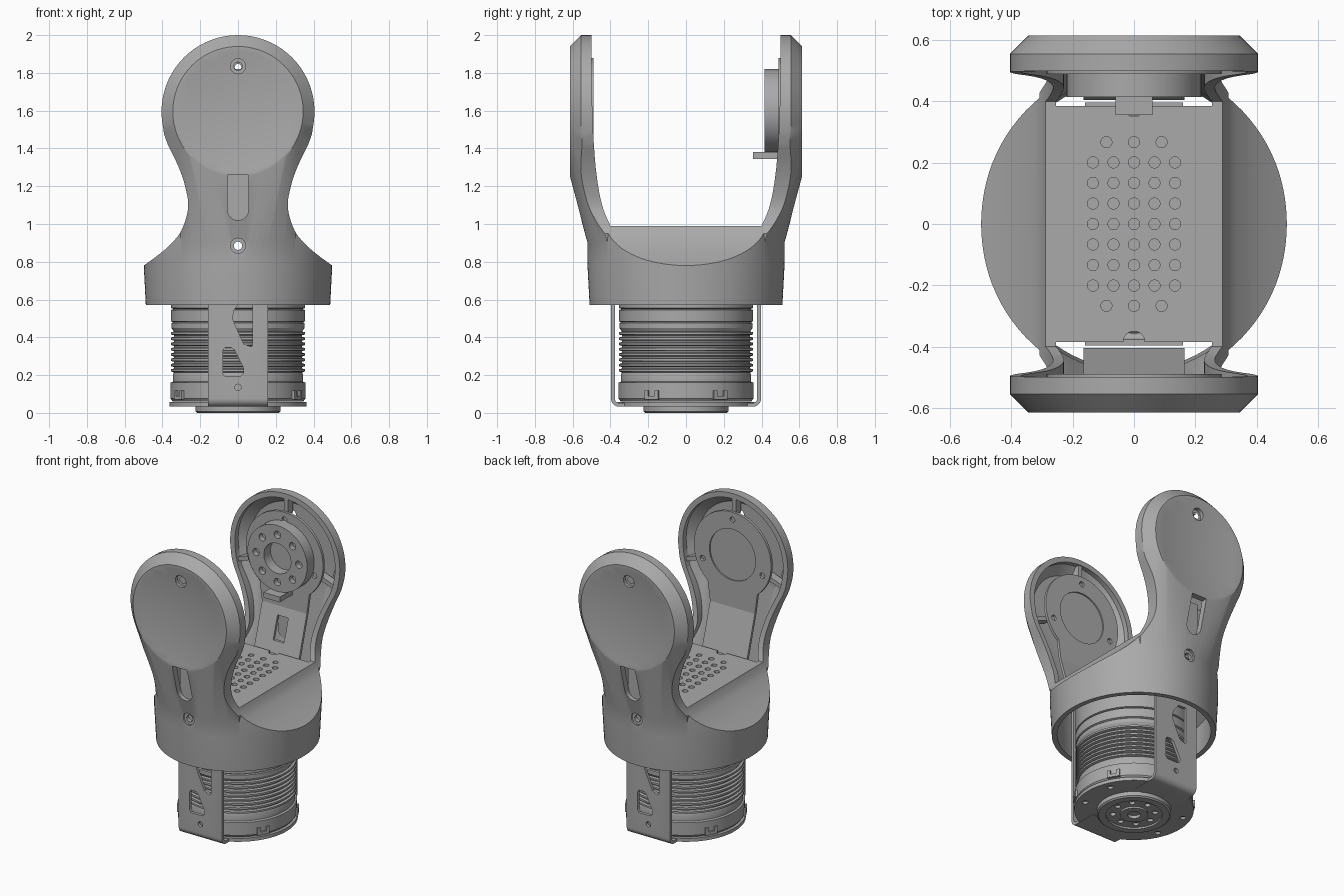
import bpy, bmesh, math
from mathutils import Matrix, Vector

cube = bpy.data.objects.get("Cube")
if cube:
    bpy.data.objects.remove(cube, do_unlink=True)

grey = bpy.data.materials.new("neutral grey")
grey.use_nodes = True
COLOUR = (0.4, 0.4, 0.4, 1)
grey.diffuse_color = COLOUR
grey.node_tree.nodes["Principled BSDF"].inputs["Base Color"].default_value = COLOUR
HEAD_Z = 1.595


def finish(name, bm):
    bmesh.ops.recalc_face_normals(bm, faces=bm.faces)
    mesh = bpy.data.meshes.new(name)
    bm.to_mesh(mesh)
    bm.free()
    mesh.materials.append(grey)
    ob = bpy.data.objects.new(name, mesh)
    bpy.context.collection.objects.link(ob)
    return ob


def prism(name, pts, axis, lo, hi):
    """Extrude an outline: (x, z) along y, or (y, z) along x."""
    bm = bmesh.new()
    place = (lambda p, d: (p[0], d, p[1])) if axis == "y" else (lambda p, d: (d, p[0], p[1]))
    face = bm.faces.new([bm.verts.new(place(p, lo)) for p in pts])
    ext = bmesh.ops.extrude_face_region(bm, geom=[face])
    move = Vector(place((0, 0), hi - lo))
    bmesh.ops.translate(bm, vec=move, verts=[v for v in ext["geom"] if isinstance(v, bmesh.types.BMVert)])
    return finish(name, bm)


def box(name, x, y, z):
    return prism(name, [(x[0], z[0]), (x[1], z[0]), (x[1], z[1]), (x[0], z[1])], "y", *y)


def arc(cx, cz, r, a0=0, a1=360, n=64):
    steps = n if a1 - a0 == 360 else n + 1
    angles = [math.radians(a0 + (a1 - a0) * i / n) for i in range(steps)]
    return [(cx + r * math.cos(a), cz + r * math.sin(a)) for a in angles]


def lathe(name, pts, steps=80):
    """Revolve a closed (radius, z) profile round the vertical axis."""
    bm = bmesh.new()
    vs = [bm.verts.new((r, 0, z)) for r, z in pts]
    es = [bm.edges.new((vs[i], vs[(i + 1) % len(vs)])) for i in range(len(vs))]
    bmesh.ops.spin(bm, geom=vs + es, cent=(0, 0, 0), axis=(0, 0, 1), angle=math.tau, steps=steps)
    bmesh.ops.remove_doubles(bm, verts=bm.verts, dist=1e-5)
    return finish(name, bm)


def rods(name, centres, r, axis, lo, hi):
    """Several parallel cylinders in one mesh, used for drilled holes."""
    bm = bmesh.new()
    turn = Matrix.Rotation(math.pi / 2, 4, "X") if axis == "y" else Matrix()
    for a, b in centres:
        mid = (a, (lo + hi) / 2, b) if axis == "y" else (a, b, (lo + hi) / 2)
        bmesh.ops.create_cone(bm, cap_ends=True, segments=24, radius1=r, radius2=r,
                              depth=hi - lo, matrix=Matrix.Translation(mid) @ turn)
    return finish(name, bm)


def boolean(ob, other, kind="DIFFERENCE"):
    mod = ob.modifiers.new(kind, "BOOLEAN")
    mod.operation, mod.solver, mod.object = kind, "EXACT", other
    bpy.context.view_layer.objects.active = ob
    bpy.ops.object.modifier_apply(modifier=mod.name)
    bpy.data.objects.remove(other, do_unlink=True)
    return ob


def curve(pts, n=5):
    """Catmull-Rom curve through the points."""
    ps = [Vector(p) for p in pts]
    ps = [2 * ps[0] - ps[1]] + ps + [2 * ps[-1] - ps[-2]]
    out = []
    for a, b, c, d in zip(ps, ps[1:], ps[2:], ps[3:]):
        for i in range(n):
            t = i / n
            out.append(tuple(b + t * (c - a) / 2 + t * t * (2 * a - 5 * b + 4 * c - d) / 2
                             + t ** 3 * (3 * b - a - 3 * c + d) / 2))
    return out + [tuple(ps[-2])]


def yoke(name, t):
    """Yoke solid, with every outside face moved in by t."""
    r = 0.505 - t
    body = lathe(name, [(0, 0.57 - t * 2), (r - 0.012, 0.57 - t * 2), (r, 0.8), (r, 1.04), (0, 1.04)], 96)
    body.data.transform(Matrix.Diagonal((0.99, 1.035, 1, 1)))
    # each arm: round chamfered head hulled down to an arc of the body
    for s in (-1, 1):
        bm = bmesh.new()
        for ring_r, y in ((0.345 - t * 0.9, 0.615 - t), (0.405 - t, 0.555 - t * 0.7), (0.405 - t, 0.45)):
            for x, z in arc(0, HEAD_Z, ring_r, n=72):
                bm.verts.new((x, s * y, z))
        for x, y in arc(0, 0, r - 0.001, 53, 127, 20):
            for z in (0.9, 1.0):
                bm.verts.new((x * 0.99, s * y * 1.035, z))
                bm.verts.new((x * 0.99, s * 0.38, z))
        hull = bmesh.ops.convex_hull(bm, input=bm.verts)
        loose = list({v for v in hull["geom_interior"] + hull["geom_unused"] if isinstance(v, bmesh.types.BMVert)})
        bmesh.ops.delete(bm, geom=loose, context="VERTS")
        boolean(body, finish("arm", bm), "UNION")
    # trim to the waisted front outline
    side = curve([(0.52, 0.765 - t / 2), (0.43, 0.83 - t / 2), (0.36, 0.89 - t / 2), (0.3, 0.965),
                  (0.264, 1.085), (0.28, 1.2), (0.318, 1.31), (0.373, 1.424)])
    right = [(0.54, 0.4), (0.54, 0.765)] + side
    right = [(x - t, z) for x, z in right]
    top = arc(0, HEAD_Z, 0.409 - t, -20, 200, 64)
    outline = right + top + [(-x, z) for x, z in reversed(right)]
    return boolean(body, prism("outline", outline, "y", -0.7, 0.7), "INTERSECT")


# hollow yoke with the open channel between its arms
shell = boolean(yoke("yoke_shell", 0), yoke("hollow", 0.035))
half = curve([(0.4, 0.99), (0.438, 1.08), (0.465, 1.2), (0.485, 1.38), (0.497, 1.65), (0.5, 2.1)])
channel = half + [(-y, z) for y, z in reversed(half)]
boolean(shell, prism("channel", channel, "x", -0.7, 0.7))

# outside details: dished heads, neck slots and screw holes
for s in (-1, 1):
    bm = bmesh.new()
    R = 2.25
    bmesh.ops.create_uvsphere(bm, u_segments=160, v_segments=160, radius=R,
                              matrix=Matrix.Translation((0, s * (0.59 + R), HEAD_Z)))
    boolean(shell, finish("dish", bm))
    slot = arc(0, 1.075, 0.055, 180, 360, 16) + [(0.055, 1.26), (-0.055, 1.26)]
    boolean(shell, prism("slot", slot, "y", *sorted((s * 0.525, s * 0.7))))
    prism("slot_floor", [(x * 1.1, z) for x, z in slot], "y", *sorted((s * 0.51, s * 0.525)))
    for z, y in ((1.835, 0.58), (0.885, 0.51)):
        boolean(shell, rods("recess", [(0, z)], 0.04, "y", *sorted((s * y, s * 0.7))))
boolean(shell, rods("screw_holes", [(0, 1.835), (0, 0.885)], 0.022, "y", -0.8, 0.8))

# perforated deck
deck = box("deck_plate", (-0.254, 0.254), (-0.385, 0.385), (0.965, 0.987))
step = 0.067
grid = [(i * step, j * step) for i in range(-2, 3) for j in range(-3, 4)]
grid += [(x, y) for x in (-0.09, 0, 0.09) for y in (-0.267, 0.267)]
boolean(deck, rods("deck_holes", grid, 0.018, "z", 0.9, 1.1))
boolean(deck, rods("deck_notches", [(0, -0.385), (0, 0.385)], 0.035, "z", 0.9, 1.1))

# bracket plates and ribs inside the arms
SCREWS = (90, -20, 200)
for s, side in ((-1, "front"), (1, "back")):
    span = lambda a, b: sorted((s * a, s * b))
    outline = arc(0, HEAD_Z, 0.285, -50, 230, 56) + [(-0.165, 1.24), (0.165, 1.24)]
    plate = prism(side + "_bracket_plate", outline, "y", *span(0.49, 0.508))
    holes = [(0.235 * math.cos(math.radians(a)), HEAD_Z + 0.235 * math.sin(math.radians(a))) for a in SCREWS]
    boolean(plate, rods("holes", holes, 0.018, "y", *span(0.4, 0.6)))
    boolean(plate, prism("recess", arc(0, HEAD_Z, 0.17), "y", *span(0.4, 0.499)))
    foot = [(0.49, 1.245), (0.508, 1.245), (0.425, 0.965), (0.405, 0.965)]
    leg = prism(side + "_bracket_leg", [(s * y, z) for y, z in foot], "x", -0.165, 0.165)
    if s > 0:
        boolean(leg, box("slot", (-0.04, 0.04), (0.3, 0.6), (1.04, 1.19)))
    for a in SCREWS:
        rib = box(side + "_rib", (0.26, 0.385), span(0.505, 0.56), (-0.014, 0.014))
        rib.data.transform(Matrix.Translation((0, 0, HEAD_Z)) @ Matrix.Rotation(-math.radians(a), 4, "Y"))

# drive hub on the back arm, with its stop tab
hub = prism("drive_hub", arc(0, 1.6, 0.22), "y", 0.415, 0.5)
boolean(hub, prism("bore", arc(0, 1.6, 0.1), "y", 0.3, 0.485))
boolean(hub, rods("hub_holes", arc(0, 1.6, 0.158, n=8), 0.024, "y", 0.3, 0.45))
box("stop_tab", (-0.06, 0.06), (0.355, 0.495), (1.345, 1.38))

# finned motor below the yoke
fins = []
for i in range(8):
    z = 0.215 + i * 0.028
    fins += [(0.34, z), (0.355, z + 0.004), (0.355, z + 0.016), (0.34, z + 0.02)]
lathe("motor", [(0, 0.06), (0.345, 0.06), (0.357, 0.075), (0.357, 0.16), (0.345, 0.165), (0.345, 0.2)] + fins
      + [(0.352, 0.45), (0.352, 0.475), (0.345, 0.48), (0.355, 0.485), (0.355, 0.545), (0.34, 0.55),
         (0.355, 0.555), (0.355, 0.78), (0.3, 0.82), (0, 0.82)])
for a in (30, 150, 210, 330):
    clip = box("motor_clip", (0.33, 0.368), (-0.04, 0.04), (0.07, 0.118))
    boolean(clip, box("gap", (0.355, 0.4), (-0.02, 0.02), (0.09, 0.2)))
    clip.data.transform(Matrix.Rotation(math.radians(a), 4, "Z"))

# base plate, output flange and bolt holes
base = lathe("base_plate", [(0, 0.035), (0.362, 0.035), (0.362, 0.058), (0, 0.058)])
boolean(base, rods("bolt_holes", arc(0, 0, 0.31, 22.5, 382.5, 8), 0.018, "z", 0, 0.05))
flange = lathe("output_flange", [(0, 0.02), (0.04, 0.02), (0.04, 0), (0.085, 0), (0.085, 0.012), (0.17, 0.012),
                                 (0.17, 0), (0.215, 0), (0.225, 0.008), (0.225, 0.04), (0, 0.04)])
boolean(flange, rods("flange_holes", arc(0, 0, 0.128, n=8), 0.018, "z", -0.1, 0.03))

# bent side straps with weight-saving windows
for turn, name in ((0, "front_strap"), (math.pi, "back_strap")):
    bend_out = arc(-0.355, 0.075, 0.042, 180, 270, 8)
    bend_in = arc(-0.355, 0.075, 0.022, 180, 270, 8)
    profile = [(-0.397, 0.85)] + bend_out + [(-0.2, 0.033), (-0.2, 0.053)] + bend_in[::-1] + [(-0.377, 0.85)]
    strap = prism(name, profile, "x", -0.16, 0.16)
    upper = [(0.07, 0.35), (0.078, 0.36), (0.078, 0.6), (0.02, 0.6), (-0.02, 0.545), (-0.03, 0.5), (0.03, 0.365)]
    lower = [(-0.07, 0.195), (0.015, 0.195), (0.03, 0.21), (0.03, 0.235), (-0.02, 0.335), (-0.035, 0.345),
             (-0.07, 0.345), (-0.08, 0.33), (-0.08, 0.21)]
    for window in (upper, lower, arc(0, 0.135, 0.017, n=20)):
        boolean(strap, prism("window", window, "y", -0.5, -0.36))
    strap.data.transform(Matrix.Rotation(turn, 4, "Z"))

# smooth rounded faces, keep edges sharp
bpy.ops.object.select_all(action="DESELECT")
for ob in bpy.context.collection.objects:
    if ob.type == "MESH" and grey.name in ob.data.materials:
        ob.select_set(True)
        bpy.context.view_layer.objects.active = ob
bpy.ops.object.shade_smooth_by_angle(angle=math.radians(25))
